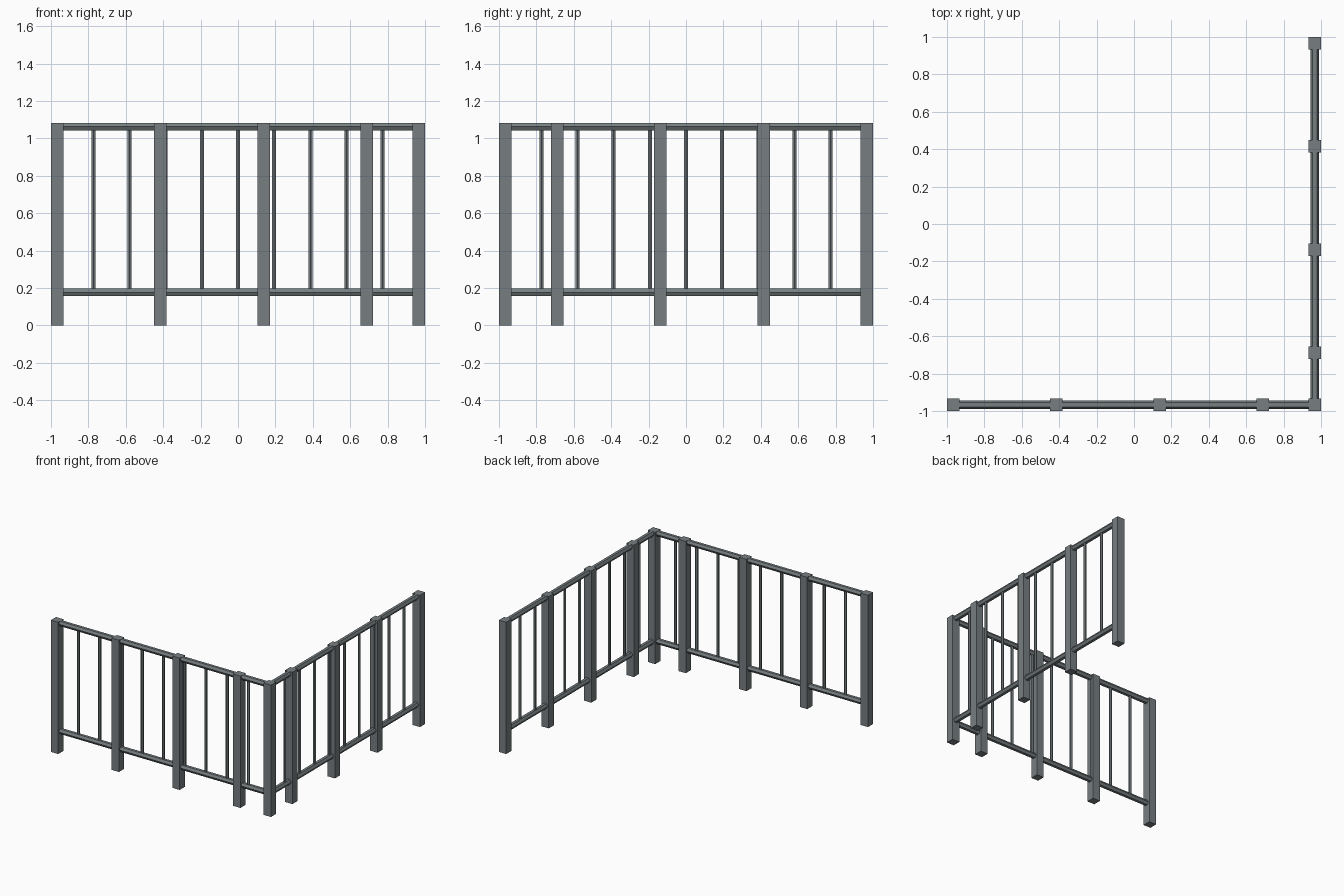
import bpy
from math import pi
from mathutils import Vector, Quaternion

if "Cube" in bpy.data.objects:
    bpy.data.objects.remove(bpy.data.objects["Cube"])

E = 0.967            # centre line of both fence runs
POST_W, POST_H = 0.066, 1.083
RAIL_R, BAR_R = 0.023, 0.012
TOP_Z, LOW_Z = 1.063, 0.177

metal = bpy.data.materials.new("slate_grey")
metal.diffuse_color = (0.39, 0.43, 0.44, 1)
metal.use_nodes = True
metal.node_tree.nodes["Principled BSDF"].inputs["Base Color"].default_value = metal.diffuse_color
metal.diffuse_color = (0.185, 0.21, 0.22, 1)
metal.use_nodes = True
metal.node_tree.nodes["Principled BSDF"].inputs["Base Color"].default_value = metal.diffuse_color


def post(name, x, y):
    bpy.ops.mesh.primitive_cube_add(size=1, location=(x, y, POST_H / 2))
    o = bpy.context.object
    o.name = name
    o.scale = (POST_W, POST_W, POST_H)
    o.data.materials.append(metal)


def rod(name, a, b, r, roll):
    """Hexagonal bar from a to b, rolled about its own axis."""
    a, b = Vector(a), Vector(b)
    d = b - a
    bpy.ops.mesh.primitive_cylinder_add(vertices=6, radius=r, depth=d.length,
                                        location=(a + b) / 2)
    o = bpy.context.object
    o.name = name
    turn = d.to_track_quat('Z', 'Y') @ Quaternion((0, 0, 1), roll)
    o.rotation_euler = turn.to_euler()
    o.data.materials.append(metal)


# t runs along each side; the corner is at t = E
runs = {
    "front": (lambda t: (t, -E), 0),
    "right": (lambda t: (E, -t), pi / 2),
}

post("corner_post", E, -E)
for side, (at, bar_roll) in runs.items():
    # posts stepped from the free end
    for i in range(4):
        post(f"{side}_post_{i}", *at(-E + 0.552 * i))
    # horizontal rails, flat side up
    for label, z in (("top", TOP_Z), ("bottom", LOW_Z)):
        rod(f"{side}_{label}_rail", (*at(-E), z), (*at(E), z), RAIL_R, pi / 6)
    # evenly spaced balusters
    for i in range(1, 10):
        p = at(-E + 2 * E * i / 10)
        rod(f"{side}_baluster_{i}", (*p, LOW_Z), (*p, TOP_Z), BAR_R, bar_roll)
